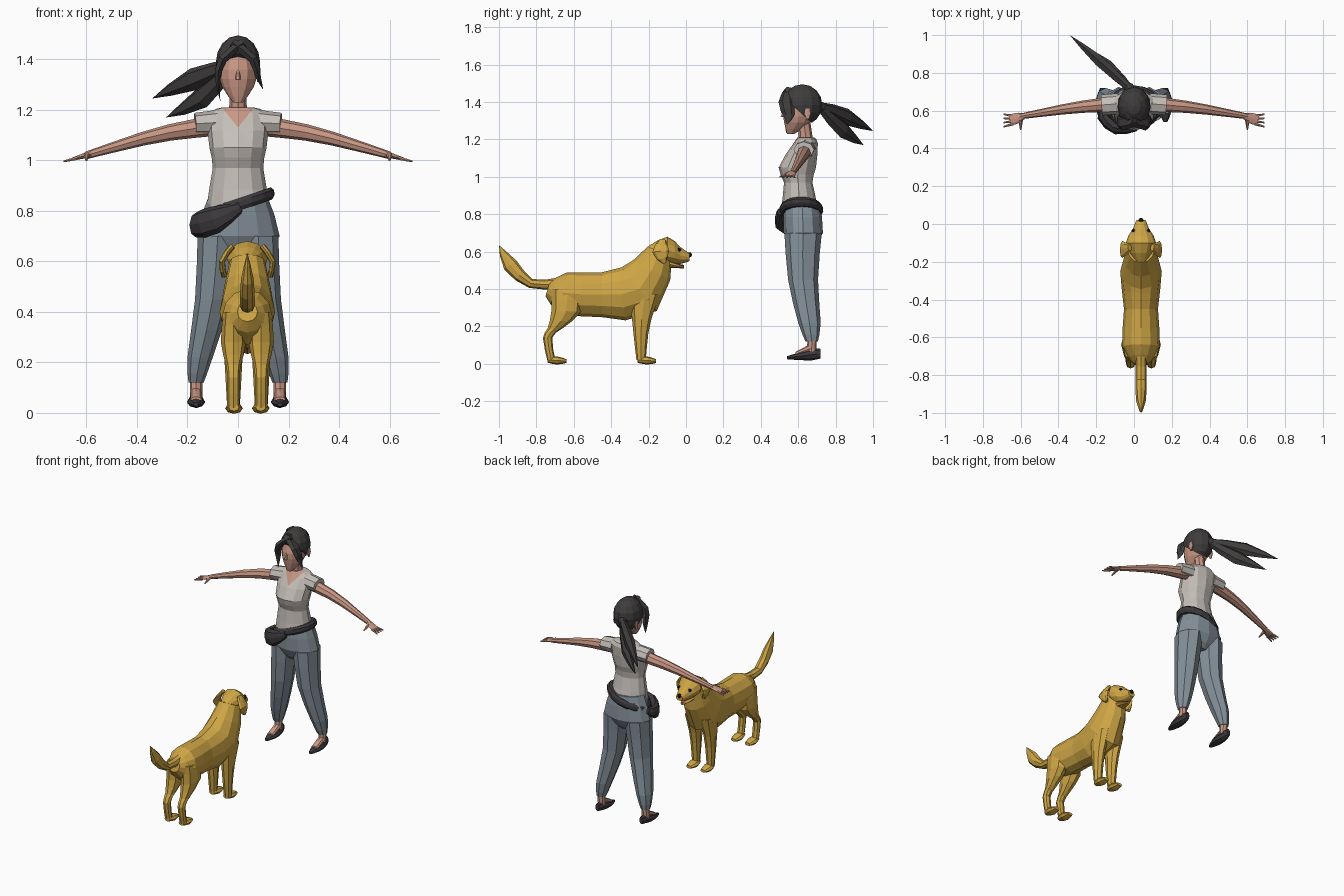
import bpy, bmesh, math
from mathutils import Vector

default_cube = bpy.data.objects.get("Cube")
if default_cube:
    bpy.data.objects.remove(default_cube, do_unlink=True)


def make_material(name, red, green, blue):
    material = bpy.data.materials.new(name)
    material.use_nodes = True
    material.diffuse_color = (red, green, blue, 1)
    shader = material.node_tree.nodes["Principled BSDF"]
    shader.inputs["Base Color"].default_value = material.diffuse_color
    return material


SKIN = make_material("warm skin", .58, .31, .23)
HAIR = make_material("charcoal hair", .05, .045, .045)
SHIRT = make_material("cream cloth", .56, .52, .48)
TROUSER = make_material("blue grey cloth", .23, .28, .32)
LEATHER = make_material("dark leather", .045, .04, .045)
FUR = make_material("golden fur", .62, .38, .06)
BLACK = make_material("black", .01, .01, .01)
TONGUE = make_material("tongue red", .45, .1, .1)

X, Y, Z = Vector((1, 0, 0)), Vector((0, 1, 0)), Vector((0, 0, 1))
SIDES = {"left": 1, "right": -1}
DOG_SHIFT = .037


def spline(values, fraction):
    """Smooth curve through evenly spaced values, which may be numbers or vectors."""
    last = len(values) - 1
    if last == 0:
        return values[0]
    start = min(int(fraction * last), last - 1)
    f = fraction * last - start
    a, b = values[max(start - 1, 0)], values[start]
    c, d = values[start + 1], values[min(start + 2, last)]
    return b + (c - a + (2 * a - 5 * b + 4 * c - d + (3 * (b - c) + d - a) * f) * f) * (f / 2)


def loft(points, wide, deep=None, hint=X, axis=None, rings=5, sides=8, x=0, mirror=1):
    """Skin elliptical rings along a smooth path; two-value points lie in the middle plane."""
    bm = bmesh.new()
    controls = [Vector(p if len(p) == 3 else (0, *p)) for p in points]
    fractions = [i / (rings - 1) for i in range(rings)]
    centres = [spline(controls, f) for f in fractions]
    loops = []
    for i, f in enumerate(fractions):
        along = axis or (centres[min(i + 1, rings - 1)] - centres[max(i - 1, 0)]).normalized()
        across = (hint - along * hint.dot(along)).normalized()
        other = along.cross(across)
        across, other = across * spline(wide, f), other * spline(deep or wide, f)
        loop = []
        for k in range(sides):
            angle = math.tau * k / sides
            v = centres[i] + across * math.cos(angle) + other * math.sin(angle)
            loop.append(bm.verts.new(((v.x + x) * mirror, v.y, v.z)))
        loops.append(loop)
    for low, high in zip(loops, loops[1:]):
        for k in range(sides):
            after = (k + 1) % sides
            bm.faces.new((low[k], low[after], high[after], high[k]))
    bm.faces.new(loops[0])
    bm.faces.new(loops[-1])
    return bm


def finish(name, bm, *materials, shift=0):
    bmesh.ops.remove_doubles(bm, verts=bm.verts, dist=.0001)
    bmesh.ops.recalc_face_normals(bm, faces=bm.faces)
    mesh = bpy.data.meshes.new(name)
    bm.to_mesh(mesh)
    bm.free()
    for material in materials:
        mesh.materials.append(material)
    part = bpy.data.objects.new(name, mesh)
    part.location.x = shift
    bpy.context.collection.objects.link(part)


def tube(name, material, points, wide, deep=None, shift=0, **options):
    finish(name, loft(points, wide, deep, **options), material, shift=shift)


def pair(name, material, points, wide, deep=None, **options):
    for label, sign in SIDES.items():
        tube(f"{label}_{name}", material, points, wide, deep, mirror=sign, **options)


def ball(name, material, centre, radius, shift=0):
    bm = bmesh.new()
    bmesh.ops.create_icosphere(bm, subdivisions=2, radius=radius)
    bmesh.ops.translate(bm, verts=bm.verts, vec=centre)
    finish(name, bm, material, shift=shift)


def slant(verts):
    """Raise the left hip and lower the right one."""
    for v in verts:
        v.co.z += v.co.x / 3


def cut(bm, point, normal, **options):
    geometry = bm.verts[:] + bm.edges[:] + bm.faces[:]
    bmesh.ops.bisect_plane(bm, geom=geometry, plane_co=point, plane_no=normal, **options)


# Shirt with slanted hem and a cut V neckline
NECKLINE, SLOPE = 1.13, .8
bm = loft([(.61, .81), (.6, .97), (.595, 1.05), (.64, 1.18), (.64, 1.21)],
          wide=[.13, .1, .113, .12, .06], deep=[.105, .076, .1, .065, .045],
          axis=Z, rings=9, sides=12)
slant(v for v in bm.verts if v.co.z < .84)
for sign in SIDES.values():
    cut(bm, (0, 0, NECKLINE), (sign, 0, -SLOPE))
for face in bm.faces:
    middle = face.calc_center_median()
    if middle.y < .635 and abs(middle.x) < SLOPE * (middle.z - NECKLINE):
        face.material_index = 1
finish("shirt", bm, SHIRT, SKIN)
pair("cap_sleeve", SHIRT, [(.08, .637, 1.15), (.17, .63, 1.145)], wide=[.055], deep=[.05, .043],
     hint=Y, rings=3)

# Arms, hands and fanned fingers
pair("arm", SKIN, [(.11, .635, 1.135), (.32, .615, 1.1), (.6, .57, 1.02)],
     wide=[.04, .03, .015], hint=Y, rings=6)
pair("hand", SKIN, [(.585, .57, 1.025), (.655, .55, 1.005)], wide=[.016, .03, .026],
     deep=[.013, .006], hint=Y, rings=4)
for i, finger in enumerate(("index", "middle", "ring", "little")):
    knuckle = (.64, .53 + i * .014, 1.008)
    fingertip = (.69, .515 + i * .022, .996)
    pair(f"{finger}_finger", SKIN, [knuckle, fingertip], wide=[.008, .004], rings=3, hint=Y, sides=6)
pair("thumb", SKIN, [(.6, .55, 1.02), (.6, .5, 1)], wide=[.012, .004], rings=3, sides=6)

# Neck, head and ears
tube("neck", SKIN, [(.64, 1.16), (.64, 1.21), (.63, 1.3)], wide=[.06, .035, .034],
     deep=[.04, .034], axis=Z)
tube("head", SKIN, [(.56, 1.23), (.595, 1.29), (.61, 1.36), (.615, 1.46)],
     wide=[.02, .062, .075, .05], deep=[.02, .07, .09, .06], axis=Z, rings=7, sides=12)
tube("nose", SKIN, [(.53, 1.365), (.515, 1.32)], wide=[.006, .011], axis=Z, rings=2, sides=6)
pair("ear", SKIN, [(.65, 1.31), (.65, 1.365)], wide=[.005], deep=[.008, .02, .012],
     x=.08, axis=Z, rings=3, sides=6)

# Hair cap trimmed along the hairline
bm = bmesh.new()
bmesh.ops.create_uvsphere(bm, u_segments=12, v_segments=8, radius=.11)
bmesh.ops.scale(bm, verts=bm.verts, vec=(.8, .97, 1))
bmesh.ops.translate(bm, verts=bm.verts, vec=(0, .622, 1.385))
cut(bm, (0, .52, 1.425), (0, .9, 1), clear_inner=True)
bmesh.ops.holes_fill(bm, edges=bm.edges)
finish("hair_cap", bm, HAIR)

# Fringe and windblown ponytail
FRINGE = dict(wide=[.025, .04, .03, 0], deep=[.02, .02, .012, 0], hint=Y, rings=7, sides=6)
tube("left_fringe", HAIR, [(-.02, .55, 1.465), (.06, .535, 1.4), (.08, .55, 1.33), (.1, .54, 1.28)],
     **FRINGE)
tube("right_fringe", HAIR, [(.02, .55, 1.465), (-.06, .535, 1.4), (-.08, .55, 1.32), (-.07, .535, 1.235)],
     **FRINGE)
PONYTAIL = dict(wide=[.02, .045, 0], deep=[.02, .032, 0], hint=Z, sides=6)
ball("hair_tie", HAIR, (-.025, .72, 1.375), .028)
tube("upper_ponytail", HAIR, [(-.02, .715, 1.38), (-.18, .86, 1.32), (-.34, 1, 1.245)], **PONYTAIL)
tube("lower_ponytail", HAIR, [(-.02, .715, 1.37), (-.14, .84, 1.25), (-.285, .95, 1.17)], **PONYTAIL)

# Trousers gathered at the ankle
tube("trouser_hips", TROUSER, [(.62, .86), (.627, .7), (.625, .62)], wide=[.115, .165, .1],
     deep=[.095, .105, .05], axis=Z, sides=12)
pair("trouser_leg", TROUSER, [(.08, .626, .7), (.1, .626, .45), (.15, .66, .22), (.166, .672, .12)],
     wide=[.08, .07, .05, .03], deep=[.1, .08, .06, .033], axis=Z, rings=7)

# Slanted belt with a hip pouch
bm = loft([(.616, .8), (.616, .85)], wide=[.135, .147, .13], deep=[.11, .12, .105],
          axis=Z, rings=4, sides=16)
slant(bm.verts)
finish("belt", bm, LEATHER)
tube("hip_pouch", LEATHER, [(.01, .5, .815), (-.09, .505, .765), (-.165, .57, .745), (-.16, .64, .77)],
     wide=[.02, .055, .05, .02], deep=[.01, .032, .03, .01], hint=Z, rings=7)

# Ankles and flat shoes
FOOT_X = .166
pair("ankle", SKIN, [(.675, .14), (.67, .05)], wide=[.025], x=FOOT_X, axis=Z, rings=2)
pair("instep", SKIN, [(.67, .085), (.585, .052)], wide=[.023], deep=[.024, .012], x=FOOT_X,
     axis=Y, rings=3)
pair("shoe", LEATHER, [(.72, .055), (.64, .045), (.54, .033)], wide=[.014, .03, .035, .01],
     deep=[.026, .03, .02, .008], x=FOOT_X, axis=Y, rings=7)

# Dog body, head and open mouth
tube("dog_body", FUR, [(-.74, .4), (-.65, .38), (-.45, .37), (-.25, .4), (-.14, .6)],
     wide=[.04, .1, .09, .11, .07], deep=[.04, .11, .12, .15, .07], rings=9, sides=12, shift=DOG_SHIFT)
tube("dog_head", FUR, [(-.2, .6), (-.1, .61), (-.03, .58), (.02, .57)],
     wide=[.03, .08, .045, .025], deep=[.03, .07, .045, .02], axis=Y, rings=7, sides=12, shift=DOG_SHIFT)
tube("dog_jaw", FUR, [(-.1, .535), (-.01, .515)], wide=[.04, .03, .01], deep=[.025, .012, .006],
     axis=Y, shift=DOG_SHIFT)
tube("dog_tongue", TONGUE, [(-.06, .535), (-.01, .525)], wide=[.02, .01], deep=[.004],
     axis=Y, rings=3, shift=DOG_SHIFT)
ball("dog_nose", BLACK, (0, .018, .583), .014, shift=DOG_SHIFT)
for label, sign in SIDES.items():
    ball(f"{label}_dog_eye", BLACK, (.04 * sign, -.037, .61), .01, shift=DOG_SHIFT)
pair("dog_ear", FUR, [(.06, -.125, .66), (.1, -.135, .6), (.09, -.115, .54)],
     wide=[.02, .045, .01], deep=[.012], hint=Y, shift=DOG_SHIFT)

# Dog legs, paws and raised tail
pair("dog_front_leg", FUR, [(-.22, .37), (-.24, .2), (-.24, .02)], wide=[.045, .035, .025],
     deep=[.08, .045, .025], x=.055, axis=Z, rings=6, shift=DOG_SHIFT)
pair("dog_back_leg", FUR, [(-.64, .4), (-.64, .28), (-.7, .19), (-.74, .14), (-.72, .02)],
     wide=[.04, .05, .03, .025, .025], deep=[.08, .08, .04, .025, .022],
     x=.055, axis=Z, rings=9, shift=DOG_SHIFT)
for label, heel in (("front", -.26), ("back", -.74)):
    pair(f"dog_{label}_paw", FUR, [(heel, .022), (heel + .1, .015)], wide=[.02, .035, .02],
         deep=[.015, .022, .01], x=.053, axis=Y, shift=DOG_SHIFT)
tube("dog_tail", FUR, [(-.69, .43), (-.83, .43), (-.94, .53), (-1, .635)], wide=[.03, .03, .025, 0],
     deep=[.03, .025, .04, 0], rings=7, shift=DOG_SHIFT)
